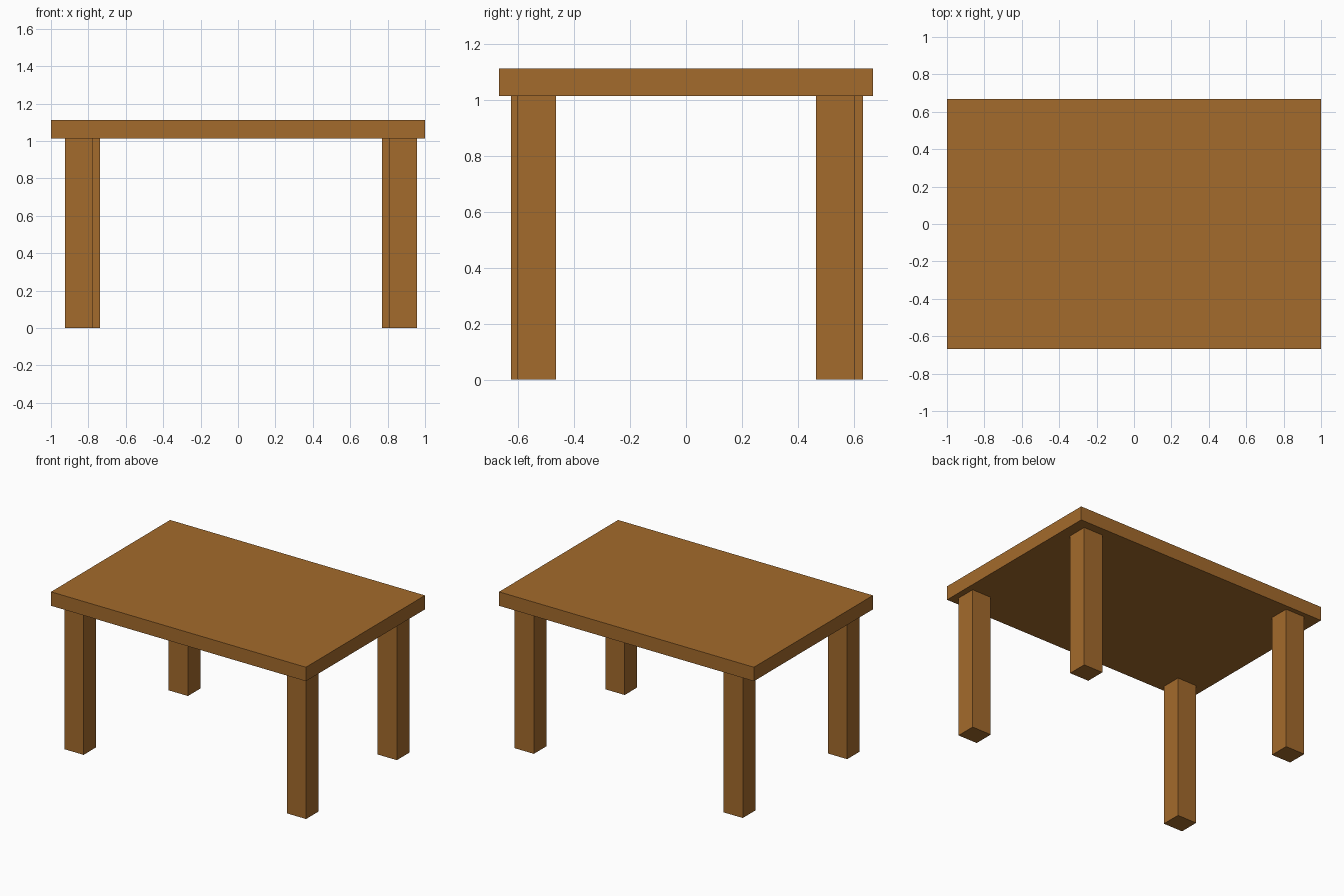
import bpy

if "Cube" in bpy.data.objects:
    bpy.data.objects.remove(bpy.data.objects["Cube"])

wood = bpy.data.materials.new("brown wood")
wood.diffuse_color = (0.37, 0.145, 0.025, 1.0)
wood.use_nodes = True
wood.node_tree.nodes["Principled BSDF"].inputs["Base Color"].default_value = wood.diffuse_color


def box(name, lo, hi):
    """Axis-aligned box between two corners."""
    centre = [(a + b) / 2 for a, b in zip(lo, hi)]
    bpy.ops.mesh.primitive_cube_add(size=1, location=centre)
    ob = bpy.context.object
    ob.name = name
    ob.scale = [b - a for a, b in zip(lo, hi)]
    bpy.ops.object.transform_apply(location=False, rotation=False, scale=True)
    ob.data.materials.append(wood)


# Tabletop slab
box("tabletop", (-1, -0.667, 1.013), (1, 0.667, 1.112))

# Four square legs, set slightly unevenly under the corners
LEG_X, LEG_Y = 0.151, 0.140
legs = {
    "front_left_leg": (-0.925, -0.625),
    "front_right_leg": (0.806, -0.604),
    "back_left_leg": (-0.889, 0.493),
    "back_right_leg": (0.771, 0.464),
}
for name, (x, y) in legs.items():
    box(name, (x, y, 0), (x + LEG_X, y + LEG_Y, 1.013))
